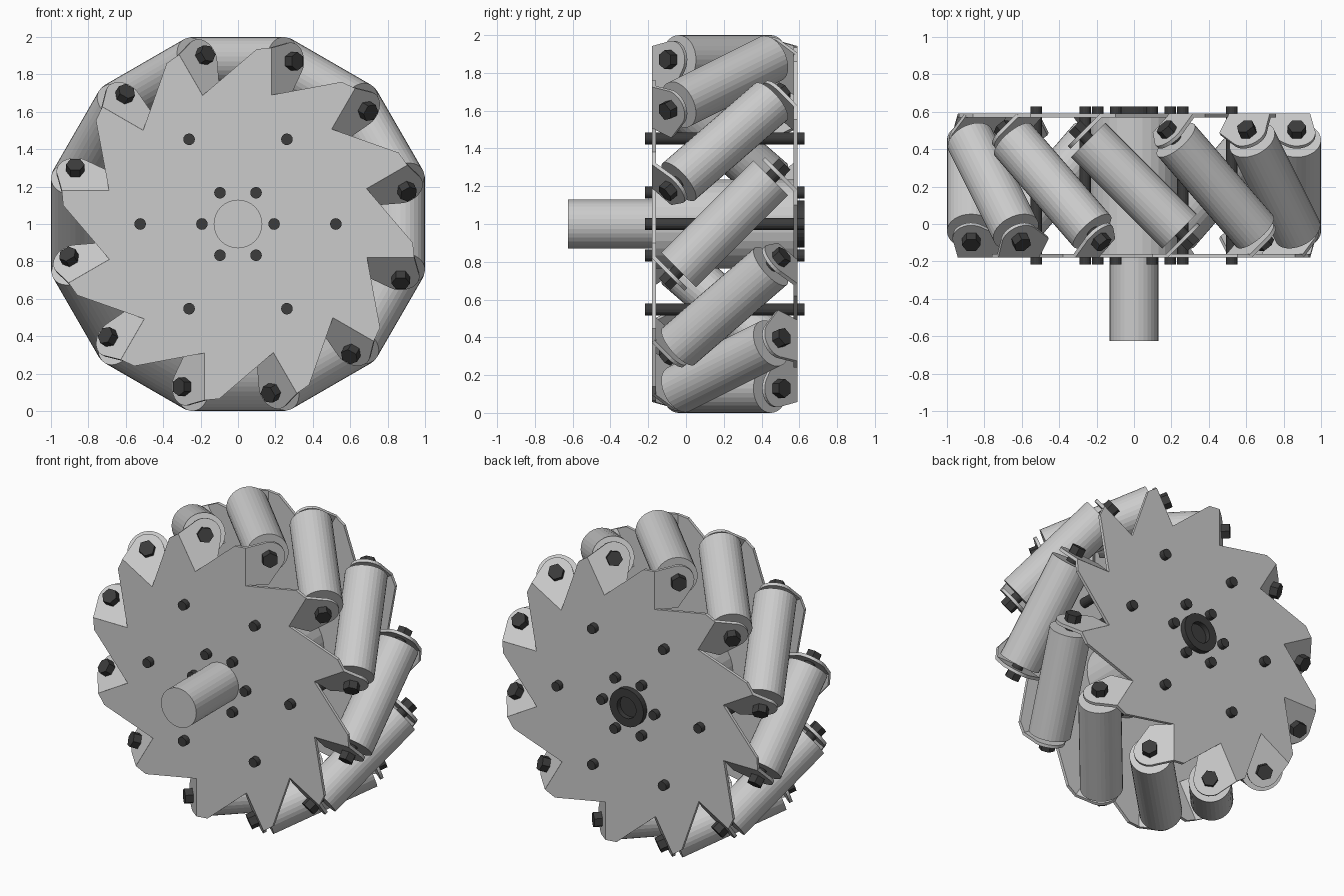
import bpy, bmesh
from math import pi, sin, cos, radians, sqrt
from mathutils import Matrix, Vector

if "Cube" in bpy.data.objects:
    bpy.data.objects.remove(bpy.data.objects["Cube"])

N = 12
dark = bpy.data.materials.new("dark_steel")
dark.diffuse_color = (0.045, 0.045, 0.045, 1)
dark.use_nodes = True
dark.node_tree.nodes["Principled BSDF"].inputs["Base Color"].default_value = dark.diffuse_color


def basis(a, b, c):
    return Matrix((a, b, c)).transposed().to_4x4()


def circle(r, n, start=0.0):
    return [(r * cos(start + 2 * pi * i / n), r * sin(start + 2 * pi * i / n)) for i in range(n)]


def prism(bm, pts, z0, z1, mat):
    """Extrude a closed 2D profile from z0 to z1 in the frame mat."""
    lo = [bm.verts.new(mat @ Vector((x, y, z0))) for x, y in pts]
    hi = [bm.verts.new(mat @ Vector((x, y, z1))) for x, y in pts]
    bm.faces.new(lo[::-1])
    bm.faces.new(hi)
    for i in range(len(pts)):
        j = (i + 1) % len(pts)
        bm.faces.new((lo[i], lo[j], hi[j], hi[i]))


def finish(name, bm, material=None):
    bmesh.ops.recalc_face_normals(bm, faces=bm.faces)
    me = bpy.data.meshes.new(name)
    bm.to_mesh(me)
    bm.free()
    ob = bpy.data.objects.new(name, me)
    bpy.context.collection.objects.link(ob)
    if material:
        me.materials.append(material)
    return ob


def part(name, pts, z0, z1, mats, material=None):
    bm = bmesh.new()
    for m in mats:
        prism(bm, pts, z0, z1, m)
    return finish(name, bm, material)


s = 1 / sqrt(2)
centre = Matrix.Translation((0, 0.205, 1))
flip = Matrix.Rotation(pi, 4, 'Z')
spins = [centre @ Matrix.Rotation(2 * pi * k / N, 4, 'Y') for k in range(N)]
axial = basis((1, 0, 0), (0, 0, 1), (0, -1, 0))          # local z points to the front
roller_axis = basis((s, s, 0), (0, 0, 1), (s, -s, 0))    # tilted 45 degrees
ends = {"front": Matrix.Identity(4), "back": flip}

# toothed side plates with bent roller tabs
outline = []
for k in range(N):
    a = -2 * pi * k / N
    for x, y in ((0.10, 0.935), (0.18, 0.942), (0.18, 0.69)):
        outline.append((x * cos(a) - y * sin(a), x * sin(a) + y * cos(a)))
R = 0.87
tab = [(-0.145, 0.69), (0, 0.69)]
tab += [(0.1 * cos(radians(a)), R + 0.1 * sin(radians(a))) for a in range(-34, 111, 12)]
tab += [(-0.145, 0.942)]
for name, e in ends.items():
    part(name + "_side_plate", outline, 0.365, 0.385, [centre @ e @ axial])
    part(name + "_roller_tabs", tab, 0.38, 0.40, [m @ e @ roller_axis for m in spins])
    hexa = [(x, y + R) for x, y in circle(0.05, 6, pi / 6)]
    part(name + "_roller_bolts", hexa, 0.40, 0.45, [m @ e @ roller_axis for m in spins], dark)

# rollers and their axles
for k, m in enumerate(spins):
    part(f"roller_{k + 1}", [(x, y + R) for x, y in circle(0.13, 32)], -0.345, 0.345,
         [m @ roller_axis])
part("roller_axles", [(x, y + R) for x, y in circle(0.035, 16)], -0.39, 0.39,
     [m @ roller_axis for m in spins], dark)

# hub and drive shaft
ax = centre @ axial
part("hub", circle(0.235, 32), -0.366, 0.366, [ax])
part("drive_shaft", circle(0.13, 32), 0.36, 0.83, [ax])

# through rods: outer spacers and inner hub bolts
for name, r in (("outer_rods", 0.523), ("hub_bolts", 0.193)):
    bm = bmesh.new()
    for cx, cy in circle(r, 6):
        prism(bm, [(x + cx, y + cy) for x, y in circle(0.031, 16)], -0.422, 0.422, ax)
    finish(name, bm, dark)

# rear collar with a blind bore
bm = bmesh.new()
profile = ((0.125, -0.38), (0.125, -0.422), (0.07, -0.422), (0.07, -0.388))
rings = [[bm.verts.new(ax @ Vector((x, y, z))) for x, y in circle(r, 32)] for r, z in profile]
for a, b in zip(rings, rings[1:]):
    for i in range(32):
        j = (i + 1) % 32
        bm.faces.new((a[i], a[j], b[j], b[i]))
bm.faces.new(rings[0])
bm.faces.new(rings[-1])
finish("rear_collar", bm, dark)
